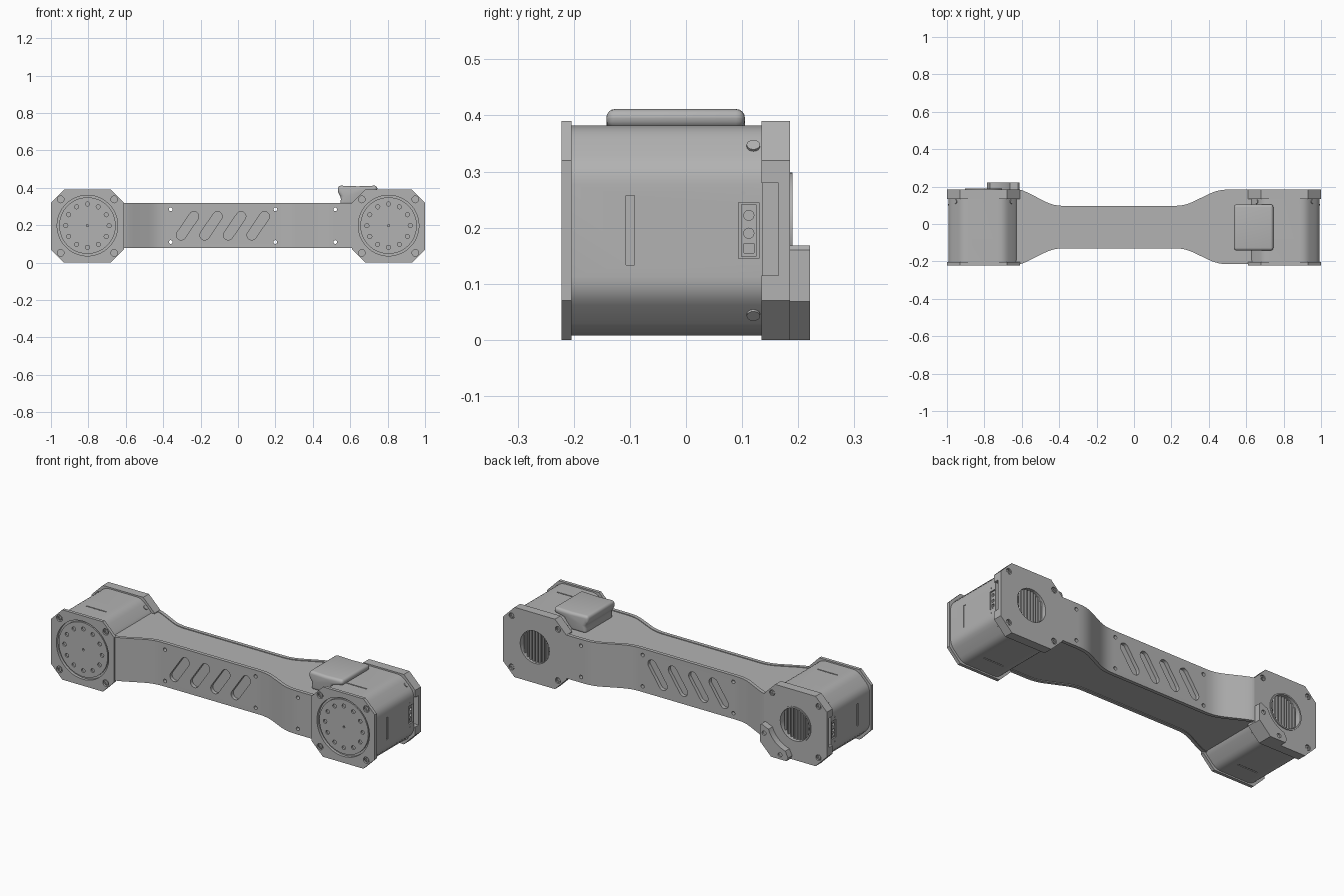
import bpy, bmesh, math
from mathutils import Vector

cube = bpy.data.objects.get("Cube")
if cube:
    bpy.data.objects.remove(cube, do_unlink=True)

grey = bpy.data.materials.new("satin grey")
grey.use_nodes = True
grey.diffuse_color = (0.45, 0.45, 0.45, 1)
grey.node_tree.nodes["Principled BSDF"].inputs["Base Color"].default_value = grey.diffuse_color

AXES = {"x": lambda a, b, t: (t, a, b), "y": lambda a, b, t: (a, t, b), "z": lambda a, b, t: (a, b, t)}


def prism(name, pts, axis, lo, hi):
    """Extrude a 2D outline along an axis."""
    bm = bmesh.new()
    place = AXES[axis]
    face = bm.faces.new([bm.verts.new(place(a, b, lo)) for a, b in pts])
    new = bmesh.ops.extrude_face_region(bm, geom=[face])["geom"]
    shift = Vector(place(0, 0, hi - lo))
    bmesh.ops.translate(bm, vec=shift, verts=[v for v in new if isinstance(v, bmesh.types.BMVert)])
    bmesh.ops.recalc_face_normals(bm, faces=bm.faces)
    mesh = bpy.data.meshes.new(name)
    bm.to_mesh(mesh)
    bm.free()
    mesh.materials.append(grey)
    obj = bpy.data.objects.new(name, mesh)
    bpy.context.collection.objects.link(obj)
    return obj


def circle(cx, cy, r, n=32):
    return [(cx + r * math.cos(math.tau * i / n), cy + r * math.sin(math.tau * i / n)) for i in range(n)]


def rect(a0, a1, b0, b1):
    a0, a1 = sorted((a0, a1))
    return [(a0, b0), (a1, b0), (a1, b1), (a0, b1)]


def fillet(pts, r, n=4):
    """Round each corner of an outline with a quadratic arc."""
    out = []
    for i, p in enumerate(pts):
        p, a, b = Vector(p), Vector(pts[i - 1]), Vector(pts[(i + 1) % len(pts)])
        s = p + (a - p).normalized() * min(r, (a - p).length * 0.45)
        e = p + (b - p).normalized() * min(r, (b - p).length * 0.45)
        for k in range(n + 1):
            t = k / n
            out.append(tuple(s * (1 - t) ** 2 + p * 2 * t * (1 - t) + e * t * t))
    return out


def bake(obj):
    graph = bpy.context.evaluated_depsgraph_get()
    mesh = bpy.data.meshes.new_from_object(obj.evaluated_get(graph))
    obj.modifiers.clear()
    obj.data = mesh


def cut(target, cutters):
    """Subtract a group of separate cutters from the target."""
    bm = bmesh.new()
    for c in cutters:
        bm.from_mesh(c.data)
        bpy.data.objects.remove(c, do_unlink=True)
    mesh = bpy.data.meshes.new("cutter")
    bm.to_mesh(mesh)
    bm.free()
    cutter = bpy.data.objects.new("cutter", mesh)
    cutter.hide_render = True
    bpy.context.collection.objects.link(cutter)
    mod = target.modifiers.new("cut", "BOOLEAN")
    mod.operation, mod.solver, mod.object = "DIFFERENCE", "EXACT", cutter
    bake(target)
    bpy.data.objects.remove(cutter, do_unlink=True)


def octagon(cx, cz, half, corner):
    c = half - corner
    return [(cx + x, cz + z) for x, z in ((half, -c), (half, c), (c, half), (-c, half),
                                          (-half, c), (-half, -c), (-c, -half), (c, -half))]


CZ = 0.195


def motor(side, s):
    cx = 0.805 * s
    corners = [(cx + dx, CZ + dz) for dx in (-0.143, 0.143) for dz in (-0.143, 0.143)]

    # Housing with shallow grooves on its outer, upper and lower faces
    body = prism(side + "_housing", fillet(octagon(cx, CZ, 0.187, 0.075), 0.03), "y", -0.206, 0.137)
    cut(body, [prism("c", rect(cx - 0.062, cx + 0.062, -0.104, -0.098), "z", 0.378, 0.4),
               prism("c", rect(cx - 0.062, cx + 0.062, -0.104, -0.098), "z", -0.02, 0.012),
               prism("c", rect(-0.107, -0.092, 0.133, 0.257), "x", *sorted((s * 0.988, s * 1.02))),
               prism("c", rect(0.094, 0.13, 0.145, 0.245), "x", *sorted((s * 0.97, s * 1.02)))])

    # Front plate with a round opening and screw wells
    front = prism(side + "_front_plate", octagon(cx, CZ, 0.195, 0.07), "y", -0.222, -0.204)
    cut(front, [prism("c", circle(cx, CZ + 0.003, 0.162, 64), "y", -0.25, -0.15)]
        + [prism("c", circle(x, z, 0.018, 20), "y", -0.25, -0.212) for x, z in corners])

    # Output disc with a ring of bolt holes
    disc = prism(side + "_output_disc", circle(cx, CZ + 0.003, 0.151, 64), "y", -0.216, -0.2)
    holes = circle(cx, CZ + 0.003, 0.116, 12)
    cut(disc, [prism("c", circle(x, z, 0.011, 16), "y", -0.25, -0.207) for x, z in holes]
        + [prism("c", circle(cx, CZ + 0.003, 0.006, 12), "y", -0.25, -0.207)])

    # Back plate with vent opening, screw wells and a cable notch
    back = prism(side + "_back_plate", octagon(cx, CZ, 0.195, 0.07), "y", 0.135, 0.185)
    cut(back, [prism("c", circle(cx, CZ + 0.005, 0.09, 48), "y", 0.1, 0.25),
               prism("c", rect(s * 0.97, s * 1.02, 0.115, 0.28), "y", 0.1, 0.165)]
        + [prism("c", circle(x, z, 0.016, 20), "y", 0.175, 0.25) for x, z in corners])

    # Vertical vent fins
    for i in range(-4, 5):
        x = cx + i * 0.018
        h = math.sqrt(0.091 ** 2 - (i * 0.018) ** 2)
        prism(side + "_vent_fin", rect(x - 0.004, x + 0.004, CZ + 0.005 - h, CZ + 0.005 + h), "y", 0.13, 0.172)

    # Corner screws with hex sockets
    for x, z in corners:
        for label, lo, hi, tip in (("front", -0.219, -0.208, -0.219), ("back", 0.17, 0.182, 0.182)):
            screw = prism(side + "_" + label + "_screw", circle(x, z, 0.012, 16), "y", lo, hi)
            cut(screw, [prism("c", circle(x, z, 0.006, 6), "y", tip - 0.005, tip + 0.005)])

    # Screws on the bevelled housing corners
    for dx in (-1, 1):
        for dz in (-1, 1):
            screw = prism(side + "_bevel_screw", circle(0, 0, 0.012, 16), "z", -0.01, 0.004)
            direction = Vector((dx, 0, dz)).normalized()
            screw.rotation_euler = direction.to_track_quat("Z", "Y").to_euler()
            screw.location = (cx + dx * 0.15, 0.12, CZ + dz * 0.15)

    # Socket block on the outer end
    block = prism(side + "_socket", rect(0.098, 0.126, 0.149, 0.241), "x", *sorted((s * 0.965, s * 0.988)))
    reach = sorted((s * 0.978, s * 1.0))
    cut(block, [prism("c", circle(0.112, z, 0.009, 16), "x", *reach) for z in (0.19, 0.222)]
        + [prism("c", rect(0.103, 0.121, 0.155, 0.172), "x", *reach)])
    for z in (0.125, 0.262):
        prism(side + "_socket_pin", circle(0.102, z, 0.004, 10), "x", *sorted((s * 0.98, s * 0.994)))


motor("right", -1)
motor("left", 1)


# Connecting arm: a core between two bent side skins
def bend_path(y_wide, y_thin):
    pts = [(-0.63, y_wide), (-0.6, y_wide), (-0.43, y_thin), (0.27, y_thin), (0.45, y_wide), (0.63, y_wide)]
    out = [pts[0]]
    for i in range(1, 5):
        a, p, b = (Vector(pts[j]) for j in (i - 1, i, i + 1))
        s = p + (a - p).normalized() * min(0.05, (a - p).length / 2)
        e = p + (b - p).normalized() * 0.05
        out += [tuple(s * (1 - t) ** 2 + p * 2 * t * (1 - t) + e * t * t) for t in (0, 0.25, 0.5, 0.75, 1)]
    return out + [pts[-1]]


def shifted(path, dy):
    return [(x, y + dy) for x, y in path]


front_path, back_path = bend_path(-0.215, -0.13), bend_path(0.184, 0.097)
core = prism("arm_core", shifted(front_path, 0.02) + shifted(back_path, -0.02)[::-1], "z", 0.082, 0.316)
front_skin = prism("arm_front_skin", front_path + shifted(front_path, 0.02)[::-1], "z", 0.078, 0.32)
back_skin = prism("arm_back_skin", back_path + shifted(back_path, -0.02)[::-1], "z", 0.078, 0.32)


def slot(x):
    """Slanted capsule outline."""
    lean = math.atan2(0.1, 0.068)
    pts = []
    for sign, start in ((1, lean - math.pi / 2), (-1, lean + math.pi / 2)):
        for i in range(11):
            a = start + math.pi * i / 10
            pts.append((x + sign * 0.034 + 0.026 * math.cos(a), 0.197 + sign * 0.05 + 0.026 * math.sin(a)))
    return pts


for part in (core, front_skin, back_skin):
    tools = [prism("c", circle(x, z, 0.01, 14), "y", -0.3, 0.3) for x in (-0.36, 0.2, 0.52) for z in (0.11, 0.285)]
    if part is not core:
        tools += [prism("c", slot(-0.27 + 0.126 * i), "y", -0.3, 0.3) for i in range(4)]
    cut(part, tools)

# Rounded cap over the joint on the left motor
cap = prism("joint_cap", [(0.545, 0.31), (0.552, 0.35), (0.533, 0.375), (0.535, 0.412), (0.64, 0.408),
                          (0.745, 0.412), (0.745, 0.38), (0.68, 0.365), (0.66, 0.31)], "y", -0.142, 0.105)
bevel = cap.modifiers.new("round", "BEVEL")
bevel.width, bevel.segments, bevel.limit_method, bevel.angle_limit = 0.016, 4, "ANGLE", math.radians(30)
bake(cap)

# Raised ring and curved bracket on the back of the right motor
ring = prism("vent_ring", circle(-0.805, CZ + 0.005, 0.098, 48), "y", 0.183, 0.19)
cut(ring, [prism("c", circle(-0.805, CZ + 0.005, 0.09, 48), "y", 0.15, 0.25)])
inner = [(-0.805 + 0.15 * math.cos(a), 0.2 + 0.15 * math.sin(a))
         for a in (math.radians(-20 - 7 * i) for i in range(9))]
bracket = prism("corner_bracket", [(-0.62, 0.168)] + inner + [(-0.785, 0.02), (-0.775, 0.0), (-0.68, 0.0),
                                   (-0.612, 0.068), (-0.611, 0.16)], "y", 0.184, 0.221)
cut(bracket, [prism("c", circle(x, z, 0.012, 16), "y", 0.212, 0.25) for x, z in ((-0.735, 0.025), (-0.637, 0.12))])

# Smooth the curves and keep the edges crisp
bpy.ops.object.select_all(action="DESELECT")
for obj in bpy.context.collection.objects:
    if obj.type == "MESH" and grey.name in obj.data.materials:
        obj.select_set(True)
        bpy.context.view_layer.objects.active = obj
bpy.ops.object.shade_smooth_by_angle(angle=math.radians(30))
